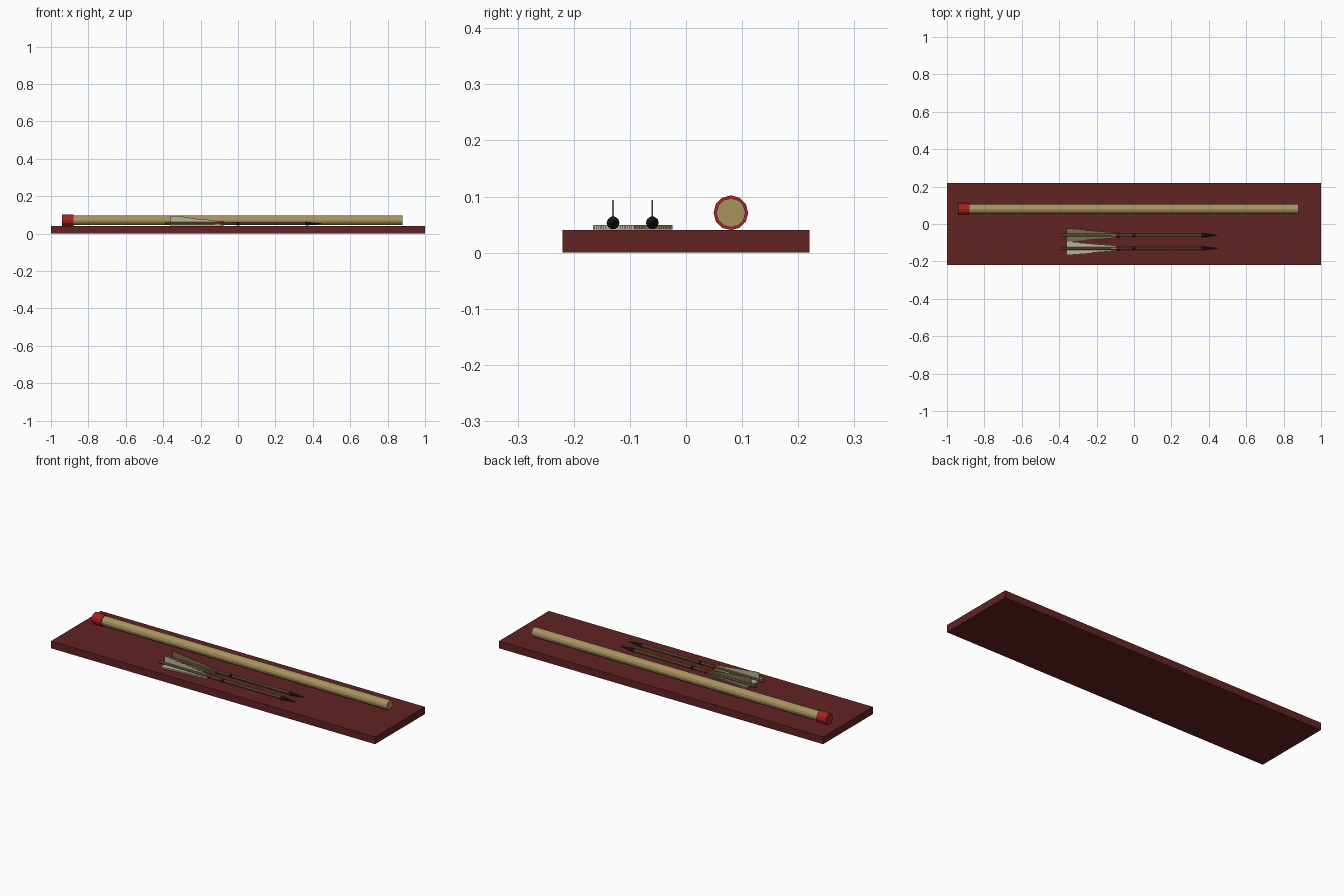
import bpy, math
from mathutils import Vector

if "Cube" in bpy.data.objects:
    bpy.data.objects.remove(bpy.data.objects["Cube"])


def srgb(h):
    c = [int(h[i:i + 2], 16) / 255 for i in (0, 2, 4)]
    return [v / 12.92 if v < 0.04 else ((v + 0.055) / 1.055) ** 2.4 for v in c] + [1]


def mat(name, h):
    m = bpy.data.materials.new(name)
    m.diffuse_color = srgb(h)
    m.use_nodes = True
    m.node_tree.nodes["Principled BSDF"].inputs["Base Color"].default_value = m.diffuse_color
    return m


BASE = mat("dark red cloth", "622324")
CANE = mat("tan cane", "A89460")
RED = mat("red lacquer", "A62222")
SHAFT = mat("olive wood", "75683F")
IRON = mat("dark iron", "23252A")
PALE = mat("pale feather", "BDB29A")
BROWN = mat("brown feather", "7C6A4C")


def box(name, lo, hi, m):
    lo, hi = Vector(lo), Vector(hi)
    bpy.ops.mesh.primitive_cube_add(size=1, location=(lo + hi) / 2)
    o = bpy.context.object
    o.name, o.scale = name, hi - lo
    o.data.materials.append(m)


def rod(name, x0, x1, y, z, r0, r1, sides, m):
    """Faceted rod or cone along x."""
    bpy.ops.mesh.primitive_cone_add(vertices=sides, radius1=r0, radius2=r1, depth=x1 - x0,
                                    location=((x0 + x1) / 2, y, z), rotation=(0, math.pi / 2, 0))
    o = bpy.context.object
    o.name = name
    o.data.materials.append(m)


def vane(name, outline, axis, pos, thick, m):
    """Flat feather: (x, offset) outline extruded by thick along 'y' or 'z'."""
    def pt(x, d, t):
        return (x, pos[0] + t, pos[1] + d) if axis == "y" else (x, pos[0] + d, pos[1] + t)
    n = len(outline)
    verts = [pt(x, d, s * thick / 2) for s in (-1, 1) for x, d in outline]
    faces = [list(range(n))[::-1], list(range(n, 2 * n))]
    faces += [[i, (i + 1) % n, n + (i + 1) % n, n + i] for i in range(n)]
    me = bpy.data.meshes.new(name)
    me.from_pydata(verts, [], faces)
    me.materials.append(m)
    o = bpy.data.objects.new(name, me)
    bpy.context.collection.objects.link(o)
    # consistent outward normals
    import bmesh
    bm = bmesh.new()
    bm.from_mesh(me)
    bmesh.ops.recalc_face_normals(bm, faces=bm.faces)
    bm.to_mesh(me)
    bm.free()


# display board
box("board", (-1, -0.22, 0), (1, 0.22, 0.04), BASE)

# blowpipe and its mouthpiece
rod("pipe", -0.93, 0.88, 0.08, 0.071, 0.026, 0.026, 12, CANE)
rod("mouthpiece", -0.94, -0.88, 0.08, 0.071, 0.031, 0.031, 12, RED)

# stepped barbs, tall at the tail and low at the front
STEPS = 8
X0, X1 = -0.36, -0.09


def stepped(sign, tall, low):
    pts = [(X0, 0)]
    for i in range(STEPS):
        h = sign * (tall + (low - tall) * i / (STEPS - 1))
        pts += [(X0 + (X1 - X0) * i / STEPS, h), (X0 + (X1 - X0) * (i + 1) / STEPS, h)]
    return pts + [(X1, 0)]


# two darts
for label, y, feather in (("front", -0.13, PALE), ("rear", -0.06, BROWN)):
    z = 0.053
    rod(label + "_dart_shaft", -0.39, 0.37, y, z, 0.008, 0.008, 8, SHAFT)
    rod(label + "_dart_tip", 0.36, 0.45, y, z, 0.0115, 0.0005, 10, IRON)
    rod(label + "_dart_red_binding", -0.095, -0.075, y, z, 0.011, 0.011, 10, RED)
    rod(label + "_dart_dark_binding", -0.008, 0.008, y, z, 0.0095, 0.0095, 10, IRON)
    vane(label + "_dart_top_vane", stepped(1, 0.041, 0.014), "y", (y, z), 0.003, feather)
    for side, s in (("left", 1), ("right", -1)):
        vane(f"{label}_dart_{side}_vane", stepped(s, 0.036, 0.014), "z", (y, 0.0455), 0.008, feather)
